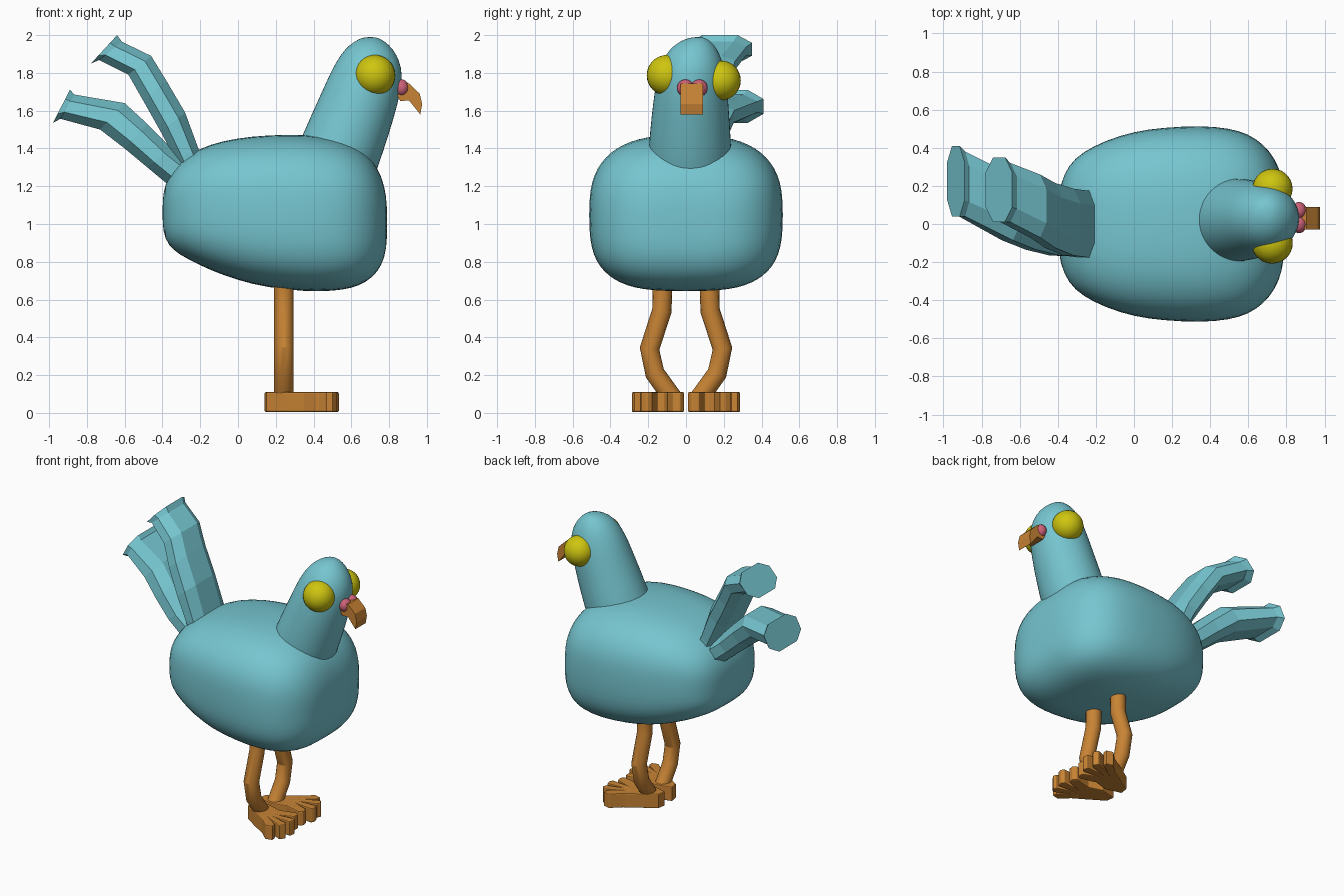
import bpy, bmesh, math
from mathutils import Vector

if "Cube" in bpy.data.objects:
    bpy.data.objects.remove(bpy.data.objects["Cube"], do_unlink=True)


def material(name, rgb):
    m = bpy.data.materials.new(name)
    m.use_nodes = True
    m.diffuse_color = (*rgb, 1)
    b = next(n for n in m.node_tree.nodes if n.type == 'BSDF_PRINCIPLED')
    b.inputs["Base Color"].default_value = (*rgb, 1)
    return m


TEAL = material("teal feathers", (0.18, 0.56, 0.63))
ORANGE = material("orange skin", (0.58, 0.23, 0.035))
YELLOW = material("yellow eyes", (0.62, 0.56, 0.005))
PINK = material("pink nostrils", (0.61, 0.12, 0.19))


def finish(bm, name, mat, smooth=None, subsurf=0):
    """Turn a bmesh into a named, coloured object."""
    bmesh.ops.recalc_face_normals(bm, faces=bm.faces[:])
    me = bpy.data.meshes.new(name)
    bm.to_mesh(me)
    bm.free()
    me.materials.append(mat)
    ob = bpy.data.objects.new(name, me)
    bpy.context.collection.objects.link(ob)
    if subsurf:
        ob.modifiers.new("Subdivision", 'SUBSURF').levels = subsurf
        ob.modifiers["Subdivision"].render_levels = subsurf
    if smooth:
        bpy.ops.object.select_all(action='DESELECT')
        ob.select_set(True)
        bpy.context.view_layer.objects.active = ob
        if subsurf:
            bpy.ops.object.shade_smooth()
        else:
            bpy.ops.object.shade_smooth_by_angle(angle=math.radians(smooth))
    return ob


def loft(rings, name, mat, **kw):
    """Skin a list of equal-length point rings and cap both ends."""
    bm = bmesh.new()
    vs = [[bm.verts.new(p) for p in r] for r in rings]
    n = len(vs[0])
    for a, b in zip(vs, vs[1:]):
        for i in range(n):
            j = (i + 1) % n
            bm.faces.new((a[i], a[j], b[j], b[i]))
    bm.faces.new(vs[0])
    bm.faces.new(vs[-1])
    return finish(bm, name, mat, **kw)


def superellipse(n, e_top, e_low):
    for i in range(n):
        a = 2 * math.pi * (i + 0.5) / n
        c, s = math.cos(a), math.sin(a)
        e = 2 / (e_top if s > 0 else e_low)
        yield math.copysign(abs(c) ** e, c), math.copysign(abs(s) ** e, s)


# Body: rounded cross-sections along x (x, bottom, top, half width)
body = [(-.40, 1.00, 1.12, .09), (-.388, .92, 1.21, .21), (-.345, .86, 1.295, .31),
        (-.27, .815, 1.365, .38), (-.15, .755, 1.425, .44), (0, .70, 1.457, .488),
        (.15, .663, 1.472, .508), (.35, .641, 1.477, .519), (.5, .643, 1.457, .505),
        (.6, .658, 1.425, .475), (.68, .69, 1.375, .42), (.74, .745, 1.30, .345),
        (.778, .82, 1.20, .25), (.79, .92, 1.09, .14)]
loft([[(x, w * c, (lo + hi) / 2 + (hi - lo) / 2 * s)
       for c, s in superellipse(32, 2.7, 3.1)] for x, lo, hi, w in body],
     "body", TEAL, smooth=60, subsurf=1)

# Neck and head: elliptical slices going up (z, back x, front x, right y, left y)
head = [(1.15, .21, .69, -.205, .245), (1.30, .27, .742, -.205, .245),
        (1.47, .338, .80, -.195, .238), (1.65, .42, .852, -.175, .225),
        (1.75, .465, .87, -.16, .217), (1.83, .502, .868, -.14, .203),
        (1.90, .545, .84, -.108, .18), (1.95, .59, .80, -.062, .15),
        (1.98, .64, .757, -.005, .115), (1.99, .675, .725, .04, .085)]
loft([[((b + f) / 2 + (f - b) / 2 * math.cos(a), (r + l) / 2 + (l - r) / 2 * math.sin(a), z)
       for a in [2 * math.pi * i / 24 for i in range(24)]] for z, b, f, r, l in head],
     "neck_and_head", TEAL, smooth=60, subsurf=1)


# Eyes and nostrils
def ball(name, loc, size, mat):
    bm = bmesh.new()
    bmesh.ops.create_uvsphere(bm, u_segments=28, v_segments=16, radius=1)
    for v in bm.verts:
        v.co = Vector(loc) + Vector(a * b for a, b in zip(v.co, size))
    finish(bm, name, mat, smooth=60)


ball("right_eye", (.725, -.10, 1.787), (.108, .108, .108), YELLOW)
ball("left_eye", (.727, .185, 1.76), (.105, .105, .105), YELLOW)
ball("right_nostril", (.866, -.003, 1.72), (.04, .045, .045), PINK)
ball("left_nostril", (.866, .07, 1.72), (.04, .045, .045), PINK)


def slab(outline, lo, hi, name, mat, axis, bevel=0, side=1):
    """Extrude an outline along y or z, with optional rounded rims."""
    def place(p, t):
        return (p[0], t, p[1]) if axis == 'y' else (p[0], side * p[1], t)
    ob = loft([[place(p, t) for p in outline] for t in (lo, hi)], name, mat)
    if bevel:
        m = ob.modifiers.new("Bevel", 'BEVEL')
        m.width, m.segments, m.limit_method = bevel, 2, 'ANGLE'
        m.angle_limit = math.radians(50)
    return ob


# Hooked beak
slab([(.82, 1.72), (.86, 1.65), (.905, 1.655), (.965, 1.58), (.975, 1.635),
      (.962, 1.69), (.905, 1.745), (.85, 1.745)], -.028, .09, "beak", ORANGE, 'y')

# Legs: bent tubes, mirrored (y, z path, as seen from the front of the bird)
leg = [(.125, .74), (.125, .64), (.128, .54), (.193, .34), (.165, .21), (.065, .07)]
foot = [(.14, .04), (.15, .10), (.26, .17), (.35, .225), (.42, .288), (.47, .275),
        (.465, .24), (.40, .195), (.50, .24), (.525, .205), (.51, .18), (.41, .15),
        (.525, .155), (.535, .115), (.52, .095), (.41, .105), (.50, .07),
        (.505, .03), (.48, .01), (.36, .04), (.26, .01)]
for label, side in (("left", 1), ("right", -1)):
    rings = []
    for i, (y, z) in enumerate(leg):
        p, q = leg[max(i - 1, 0)], leg[min(i + 1, len(leg) - 1)]
        d = Vector((q[0] - p[0], q[1] - p[1])).normalized()
        rings.append([(.243 + .052 * math.cos(a), side * (y - d.y * .052 * math.sin(a)),
                       z + d.x * .052 * math.sin(a))
                      for a in [2 * math.pi * k / 16 for k in range(16)]])
    loft(rings, label + "_leg", ORANGE, smooth=25)
    slab(foot, .005, .11, label + "_foot", ORANGE, 'z', bevel=.018, side=side)

# Tail feathers: flattened octagons (upper x, z, lower x, z, centre y, half width)
octagon = [(1, .55), (.45, 1), (-.45, 1), (-1, .55), (-1, -.55), (-.45, -1), (.45, -1), (1, -.55)]
tails = {
    "upper_tail_feather": [
        (-.64, 2.0, -.778, 1.85, .18, .17), (-.615, 1.965, -.735, 1.868, .165, .155),
        (-.46, 1.89, -.58, 1.79, .095, .165), (-.38, 1.76, -.50, 1.65, .045, .17),
        (-.28, 1.59, -.41, 1.49, .01, .175), (-.21, 1.40, -.33, 1.34, 0, .175),
        (-.16, 1.28, -.28, 1.22, 0, .175)],
    "lower_tail_feather": [
        (-.89, 1.71, -.98, 1.535, .225, .185), (-.865, 1.685, -.94, 1.557, .21, .17),
        (-.60, 1.64, -.73, 1.50, .085, .17), (-.48, 1.53, -.60, 1.40, .035, .17),
        (-.35, 1.40, -.48, 1.30, .005, .17), (-.22, 1.30, -.36, 1.20, 0, .17)]}
for name, path in tails.items():
    loft([[((ux + lx) / 2 + (ux - lx) / 2 * s, y + w * t, (uz + lz) / 2 + (uz - lz) / 2 * s)
           for s, t in octagon] for ux, uz, lx, lz, y, w in path], name, TEAL)
